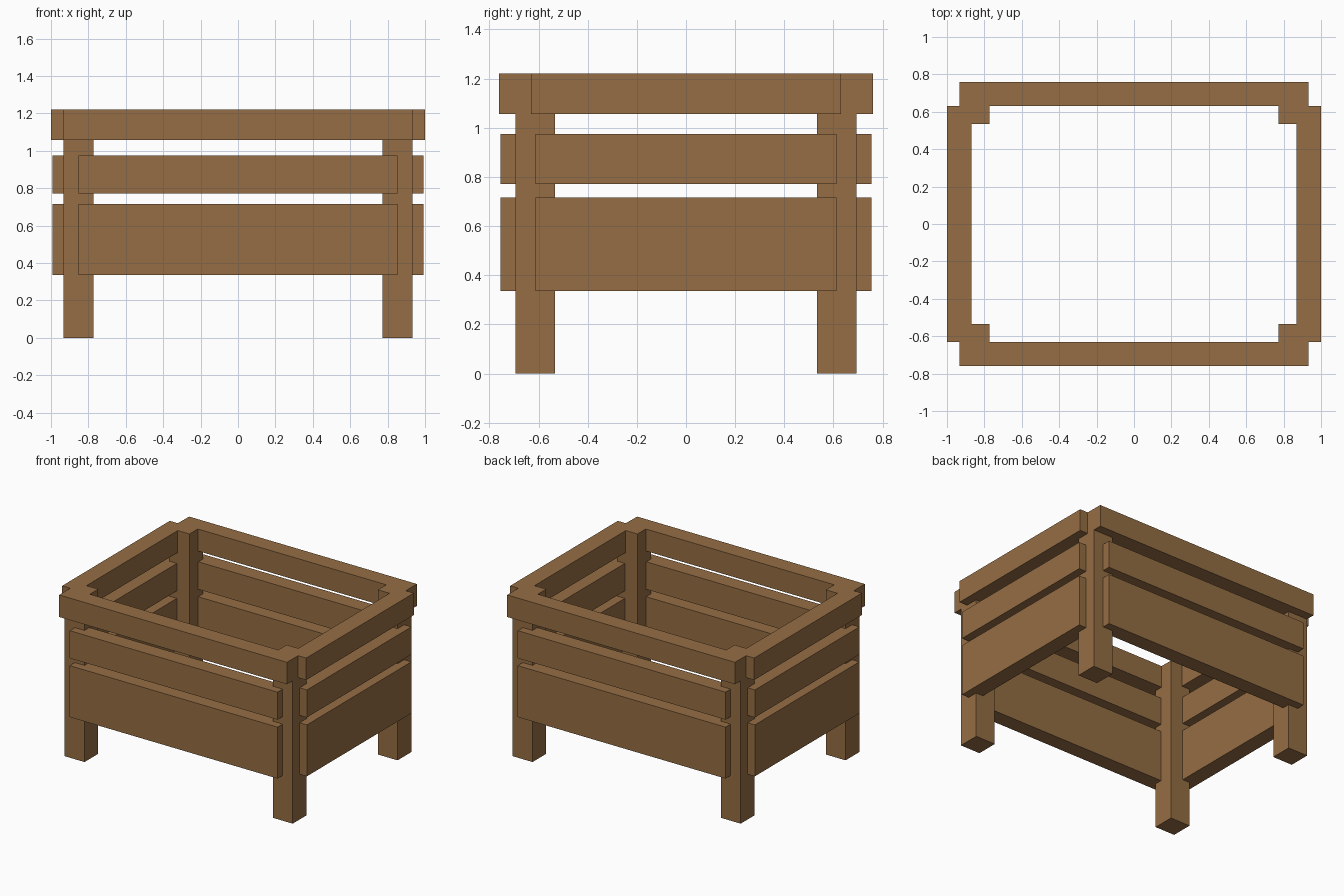
import bpy

if "Cube" in bpy.data.objects:
    bpy.data.objects.remove(bpy.data.objects["Cube"])

wood = bpy.data.materials.new("wood")
wood.diffuse_color = (0.30, 0.155, 0.058, 1)
wood.use_nodes = True
wood.node_tree.nodes["Principled BSDF"].inputs["Base Color"].default_value = wood.diffuse_color


def box(name, x, y, z):
    """Box spanning the given (low, high) range on each axis."""
    bpy.ops.mesh.primitive_cube_add(size=1)
    ob = bpy.context.object
    ob.name = name
    ob.location = [(a + b) / 2 for a, b in (x, y, z)]
    ob.scale = [b - a for a, b in (x, y, z)]
    bpy.ops.object.transform_apply(location=True, rotation=False, scale=True)
    ob.data.materials.append(wood)


def span(sign, a, b):
    return tuple(sorted((sign * a, sign * b)))


# Corner posts, running up flush with the top rails
for sx, side in ((-1, "left"), (1, "right")):
    for sy, end in ((-1, "front"), (1, "back")):
        box(f"{end}_{side}_post", span(sx, 0.772, 0.934), span(sy, 0.534, 0.694), (0, 1.22))

# Boards on each wall: name, z range, half lengths (x, y), inner and outer faces (x, y)
boards = (
    ("top_rail", (1.057, 1.22), (0.933, 0.63), (0.868, 1.0), (0.632, 0.76)),
    ("middle_slat", (0.771, 0.975), (0.852, 0.612), (0.875, 0.993), (0.637, 0.754)),
    ("lower_board", (0.335, 0.716), (0.852, 0.612), (0.875, 0.993), (0.637, 0.754)),
)
for name, z, (hx, hy), fx, fy in boards:
    for s, end, side in ((-1, "front", "left"), (1, "back", "right")):
        box(f"{end}_{name}", (-hx, hx), span(s, *fy), z)
        box(f"{side}_{name}", span(s, *fx), (-hy, hy), z)
